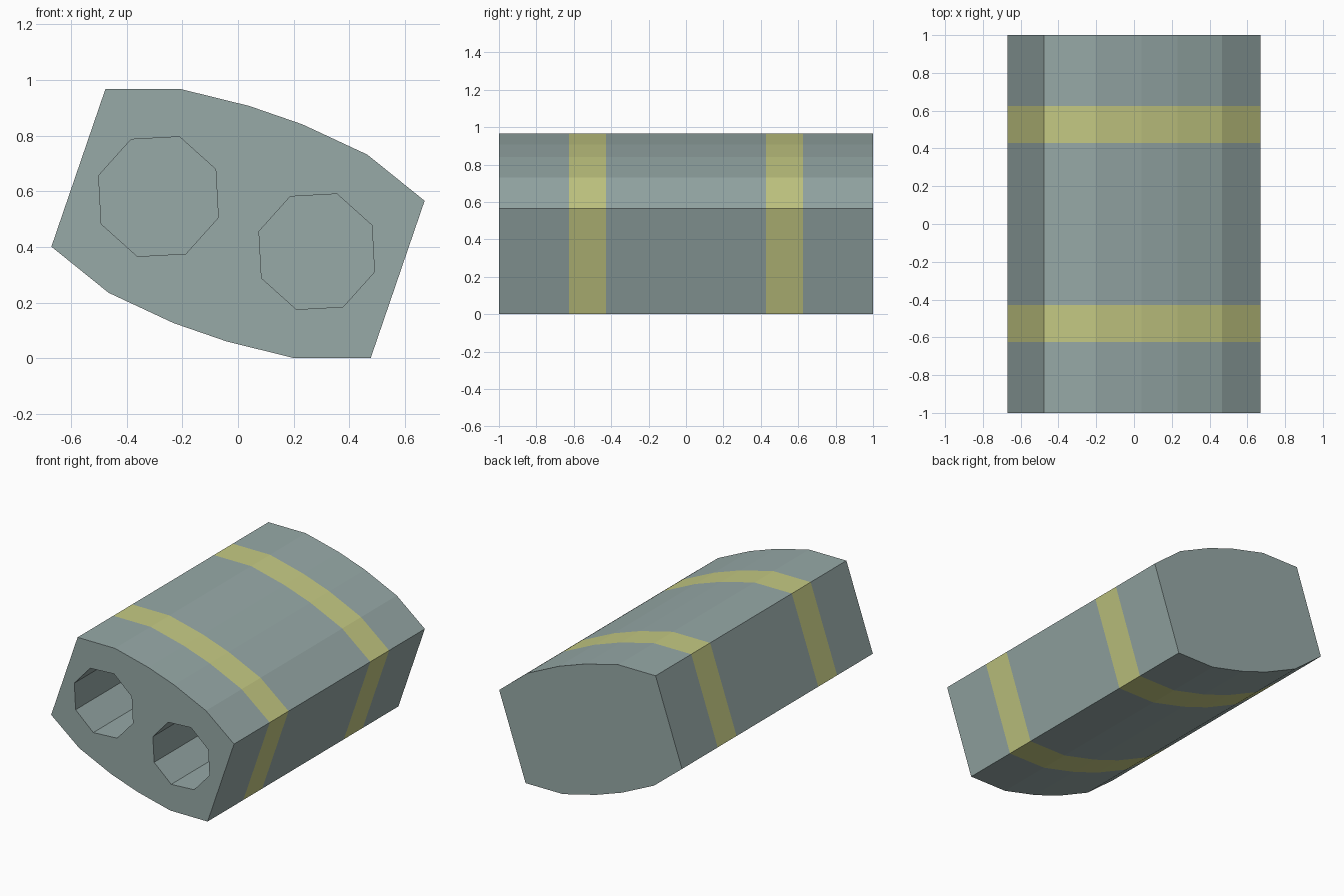
import bpy, bmesh
from math import sin, cos, pi, radians

if "Cube" in bpy.data.objects:
    bpy.data.objects.remove(bpy.data.objects["Cube"])

HEIGHT = 0.967
BORE_DEPTH = 1.0

# Upper half of the outline; the lower half is its half-turn copy
upper = [(-0.477, HEIGHT), (-0.203, HEIGHT), (0.04, 0.907),
         (0.231, 0.841), (0.465, 0.732), (0.671, 0.566)]
outline = upper + [(-x, HEIGHT - z) for x, z in upper]

# Stations along the length; the second and fourth spans are painted bands
stations = [-1, -0.626, -0.428, 0.428, 0.626, 1]


def make_material(name, colour):
    mat = bpy.data.materials.new(name)
    mat.diffuse_color = colour
    mat.use_nodes = True
    mat.node_tree.nodes["Principled BSDF"].inputs["Base Color"].default_value = mat.diffuse_color
    return mat


def octagon(cx, cz, r):
    angles = [radians(25.6) + i * pi / 4 for i in range(8)]
    return [(cx + r * cos(a), cz + r * sin(a)) for a in angles]


def ring(bm, points, y):
    return [bm.verts.new((x, y, z)) for x, z in points]


def bridge(bm, a, b, slot=0):
    n = len(a)
    for i in range(n):
        j = (i + 1) % n
        bm.faces.new((a[i], a[j], b[j], b[i])).material_index = slot


def loop_edges(bm, verts):
    return [bm.edges.get((verts[i - 1], verts[i])) for i in range(len(verts))]


bm = bmesh.new()

# Casing walls with the two flush bands
rings = [ring(bm, outline, y) for y in stations]
for i in range(len(rings) - 1):
    bridge(bm, rings[i], rings[i + 1], slot=i % 2)
bm.faces.new(rings[-1])

# Two blind octagonal bores in the front
front_edges = loop_edges(bm, rings[0])
for cx, cz, r in [(-0.286, 0.581, 0.228), (0.283, 0.383, 0.22)]:
    points = octagon(cx, cz, r)
    mouth = ring(bm, points, -1)
    floor = ring(bm, points, -1 + BORE_DEPTH)
    bridge(bm, mouth, floor)
    bm.faces.new(floor)
    front_edges += loop_edges(bm, mouth)

# Front plate around the bores
bmesh.ops.triangle_fill(bm, edges=front_edges, use_beauty=True,
                        use_dissolve=False, normal=(0, -1, 0))
bmesh.ops.recalc_face_normals(bm, faces=bm.faces)

mesh = bpy.data.meshes.new("twin_bore_casing")
bm.to_mesh(mesh)
bm.free()
mesh.materials.append(make_material("casing_grey", (0.31, 0.40, 0.39, 1)))
mesh.materials.append(make_material("band_yellow", (0.56, 0.59, 0.23, 1)))
casing = bpy.data.objects.new("twin_bore_casing", mesh)
bpy.context.collection.objects.link(casing)
